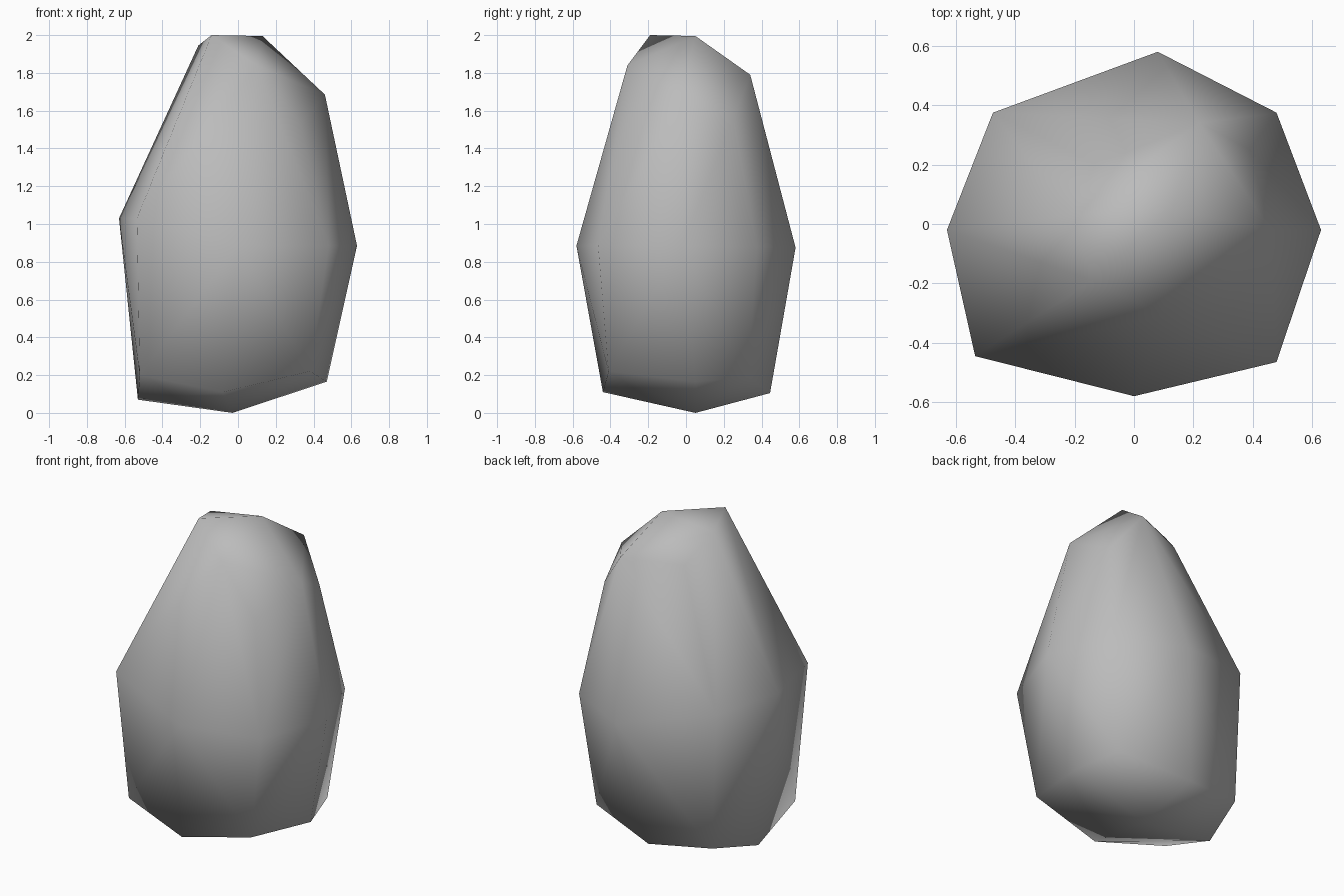
import bpy
import bmesh

default_cube = bpy.data.objects.get("Cube")
if default_cube:
    bpy.data.objects.remove(default_cube, do_unlink=True)


def make_material(name, colour):
    material = bpy.data.materials.new(name)
    material.use_nodes = True
    material.diffuse_color = colour
    material.node_tree.nodes["Principled BSDF"].inputs["Base Color"].default_value = colour
    return material


def build_boulder(name, corner_groups, material):
    """Wrap a tight faceted skin around rings of corner points."""
    bm = bmesh.new()
    for group in corner_groups:
        for corner in group:
            bm.verts.new(corner)
    result = bmesh.ops.convex_hull(bm, input=bm.verts[:])
    loose = set(result["geom_interior"]) | set(result["geom_unused"])
    loose_verts = [item for item in loose if isinstance(item, bmesh.types.BMVert)]
    bmesh.ops.delete(bm, geom=loose_verts, context="VERTS")
    bmesh.ops.recalc_face_normals(bm, faces=bm.faces[:])
    for face in bm.faces:
        face.smooth = True
    mesh = bpy.data.meshes.new(name)
    bm.to_mesh(mesh)
    bm.free()
    mesh.materials.append(material)
    boulder = bpy.data.objects.new(name, mesh)
    bpy.context.collection.objects.link(boulder)
    return boulder


# Each ring runs: front, front +x, +x, back +x, back, back -x, -x, front -x
foot = [(-.03, .05, 0)]
lower_ring = [
    (-.08, -.44, .11), (.38, -.41, .22), (.47, .05, .165), (.39, .33, .19),
    (-.05, .445, .105), (-.44, .37, .15), (-.53, .04, .07), (-.52, -.34, .2),
]
middle_ring = [
    (0, -.58, .885), (.48, -.465, .885), (.63, -.02, .885), (.48, .375, .88),
    (.08, .58, .875), (-.475, .375, 1), (-.63, -.02, 1.03), (-.535, -.445, 1.03),
]
upper_ring = [
    (.1, -.31, 1.84), (.33, -.3, 1.53), (.46, -.02, 1.685), (.39, .25, 1.56),
    (.22, .34, 1.79), (-.13, .2, 1.78), (-.21, .03, 1.945), (-.14, -.19, 2),
]
crown = [(.13, .05, 1.995)]

stone_grey = make_material("stone grey", (.5, .5, .5, 1))
build_boulder("boulder", [foot, lower_ring, middle_ring, upper_ring, crown], stone_grey)
